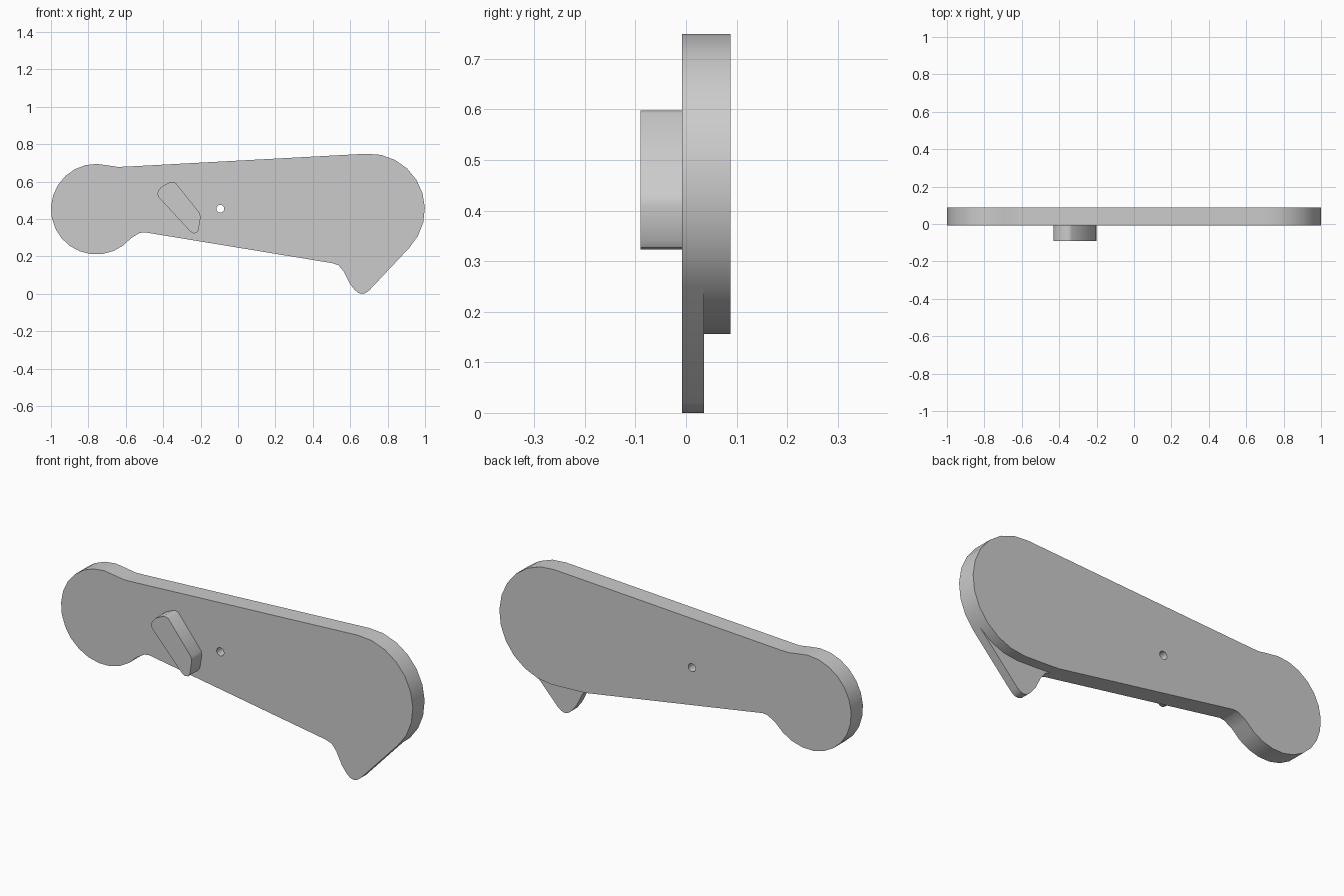
import bpy
import bmesh
from math import cos, sin, radians

cube = bpy.data.objects.get("Cube")
if cube:
    bpy.data.objects.remove(cube, do_unlink=True)

grey = bpy.data.materials.new("plain grey")
grey.use_nodes = True
colour = (0.6, 0.6, 0.6, 1)
grey.diffuse_color = colour
grey.node_tree.nodes["Principled BSDF"].inputs["Base Color"].default_value = colour


def arc(cx, cz, r, start, end, steps):
    """Points along a circular arc, both ends included."""
    angles = [radians(start + (end - start) * i / steps) for i in range(steps + 1)]
    return [(cx + r * cos(a), cz + r * sin(a)) for a in angles]


def prism(name, loops, front, back):
    """Solid from an outline, plus any hole loops, extruded along y."""
    bm = bmesh.new()
    edges = []
    for loop in loops:
        verts = [bm.verts.new((x, front, z)) for x, z in loop]
        edges += [bm.edges.new((v, verts[i - 1])) for i, v in enumerate(verts)]
    bmesh.ops.triangle_fill(bm, edges=edges, use_beauty=True, normal=(0, -1, 0))
    result = bmesh.ops.extrude_face_region(bm, geom=bm.faces[:], use_keep_orig=True)
    moved = [g for g in result["geom"] if isinstance(g, bmesh.types.BMVert)]
    bmesh.ops.translate(bm, verts=moved, vec=(0, back - front, 0))
    bmesh.ops.recalc_face_normals(bm, faces=bm.faces[:])
    mesh = bpy.data.meshes.new(name)
    bm.to_mesh(mesh)
    bm.free()
    mesh.materials.append(grey)
    obj = bpy.data.objects.new(name, mesh)
    bpy.context.collection.objects.link(obj)
    bpy.ops.object.select_all(action="DESELECT")
    obj.select_set(True)
    bpy.context.view_layer.objects.active = obj
    bpy.ops.object.shade_smooth_by_angle(angle=radians(40))
    return obj


FRONT, STEP, BACK, PEG_TIP = -0.008, 0.036, 0.088, -0.09

# Arm plate: large rounded end, tapering body, neck and small round end
plate = [(0.505, 0.164), (0.6, 0.159)]
plate += arc(0.702, 0.4525, 0.297, -90, 93, 12)
plate += [(-0.6, 0.68), (-0.645, 0.679)]
plate += arc(-0.758, 0.453, 0.242, 75, 307, 16)
plate += [(-0.573, 0.297), (-0.525, 0.326), (-0.498, 0.329)]
pivot_hole = arc(-0.095, 0.455, 0.021, 0, 330, 11)
prism("arm_plate", [plate, pivot_hole], FRONT, BACK)

# Thin tooth below the large end, sharing the plate's lower edge
tooth = [(0.538, 0.153), (0.564, 0.121), (0.596, 0.057), (0.623, 0.022),
         (0.643, 0.005), (0.662, 0.0), (0.682, 0.004), (0.703, 0.02)]
prism("tooth", [tooth + plate[5::-1]], FRONT, STEP)

# Slanted peg with rounded corners on the front
peg = [(-0.429, 0.543), (-0.425, 0.553), (-0.407, 0.575), (-0.365, 0.596),
       (-0.348, 0.598), (-0.333, 0.593), (-0.204, 0.431), (-0.2, 0.41),
       (-0.211, 0.341), (-0.22, 0.327), (-0.238, 0.323), (-0.254, 0.332),
       (-0.425, 0.517), (-0.43, 0.53)]
prism("peg", [peg], PEG_TIP, FRONT)
